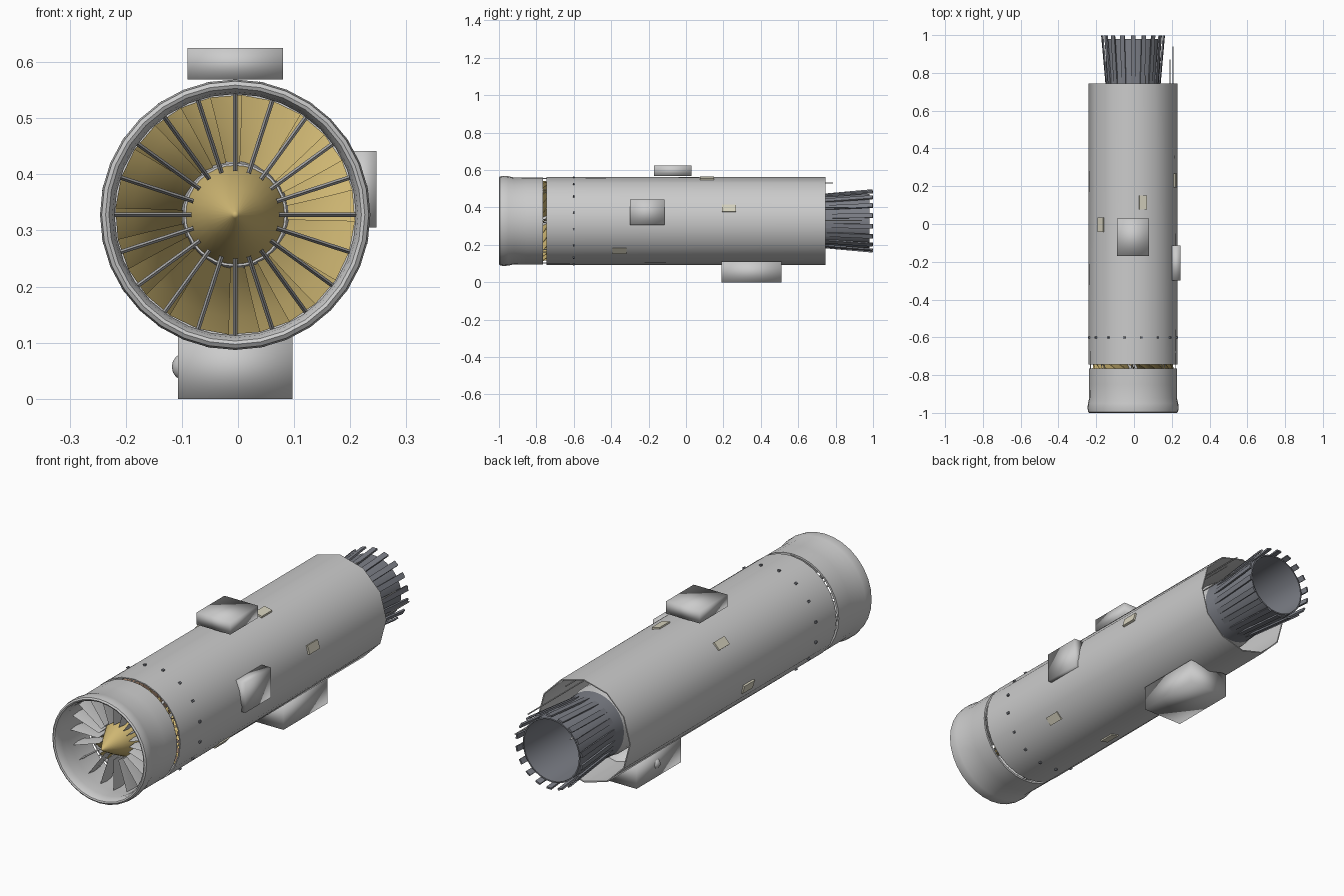
import bpy, bmesh
from math import sin, cos, pi, radians
from mathutils import Matrix, Vector

if "Cube" in bpy.data.objects:
    bpy.data.objects.remove(bpy.data.objects["Cube"])

CX, CZ = -0.005, 0.328   # engine axis runs along y


def material(name, rgb):
    m = bpy.data.materials.new(name)
    m.diffuse_color = (*rgb, 1)
    m.use_nodes = True
    m.node_tree.nodes["Principled BSDF"].inputs["Base Color"].default_value = m.diffuse_color
    return m


GOLD = material("gold", (0.62, 0.47, 0.17))
DARK = material("dark_steel", (0.20, 0.21, 0.24))
COPPER = material("copper", (0.50, 0.32, 0.22))
BEIGE = material("beige", (0.68, 0.65, 0.52))


def finish(name, bm, mat=None, angle=35):
    bmesh.ops.recalc_face_normals(bm, faces=bm.faces)
    me = bpy.data.meshes.new(name)
    bm.to_mesh(me)
    bm.free()
    ob = bpy.data.objects.new(name, me)
    bpy.context.collection.objects.link(ob)
    if mat:
        me.materials.append(mat)
    bpy.ops.object.select_all(action='DESELECT')
    ob.select_set(True)
    bpy.context.view_layer.objects.active = ob
    if angle:
        bpy.ops.object.shade_smooth_by_angle(angle=radians(angle))
    return ob


def lathe(name, profile, seg=32, closed=False, mat=None, coarse_from=None):
    """Revolve (y, r) points about the engine axis."""
    bm = bmesh.new()
    rings = []
    for y, r in profile:
        ring = []
        for i in range(seg):
            a = 2 * pi * i / seg
            rr = r * cos(2 * pi / seg) if coarse_from and y > coarse_from and i % 2 else r
            ring.append(bm.verts.new((CX + rr * cos(a), y, CZ + rr * sin(a))))
        rings.append(ring)
    pairs = list(zip(rings, rings[1:])) + ([(rings[-1], rings[0])] if closed else [])
    for p, q in pairs:
        for i in range(seg):
            j = (i + 1) % seg
            bm.faces.new((p[i], p[j], q[j], q[i]))
    bmesh.ops.remove_doubles(bm, verts=bm.verts, dist=1e-5)
    return finish(name, bm, mat)


def radial(a):
    """Frame at angle a: local x = outward, y = along engine, z = around."""
    return Matrix.Translation((CX, 0, CZ)) @ Matrix.Rotation(-a, 4, 'Y')


def add_box(bm, size, mat4):
    bmesh.ops.create_cube(bm, size=1, matrix=mat4 @ Matrix.Diagonal((*size, 1)))


def box(name, lo, hi, angle=180, mat=None):
    bm = bmesh.new()
    lo, hi = Vector(lo), Vector(hi)
    add_box(bm, hi - lo, Matrix.Translation((lo + hi) / 2))
    return finish(name, bm, mat, angle)


def blade_row(name, count, y, r0, r1, chord, pitch, twist, mat=None, thick=0.004, phase=0.0):
    """Twisted blades lofted from root to tip."""
    bm = bmesh.new()
    for k in range(count):
        m = radial(2 * pi * (k + phase) / count)
        prev = None
        for s in range(5):
            t = s / 4
            ang = pitch + twist * t
            c, h = chord / 2, thick / 2
            ring = []
            for u, v in ((-c, 0), (0, h), (c, 0), (0, -h)):
                p = (r0 + (r1 - r0) * t, y + u * cos(ang) - v * sin(ang), u * sin(ang) + v * cos(ang))
                ring.append(bm.verts.new(m @ Vector(p)))
            if prev:
                for i in range(4):
                    j = (i + 1) % 4
                    bm.faces.new((prev[i], prev[j], ring[j], ring[i]))
            else:
                bm.faces.new(ring)
            prev = ring
        bm.faces.new(prev)
    return finish(name, bm, mat)


def rod(bm, a, b, r, seg=6):
    a, b = Vector(a), Vector(b)
    d = b - a
    m = Matrix.Translation((a + b) / 2) @ d.to_track_quat('Z', 'Y').to_matrix().to_4x4()
    bmesh.ops.create_cone(bm, cap_ends=True, segments=seg, radius1=r, radius2=r, depth=d.length, matrix=m)


# intake lip and main casing (rear rim is coarser)
lathe("intake_lip", [(-0.985, 0.219), (-0.997, 0.225), (-1.0, 0.231), (-0.995, 0.238), (-0.975, 0.241),
                     (-0.95, 0.239), (-0.92, 0.232), (-0.85, 0.233), (-0.765, 0.233),
                     (-0.765, 0.224), (-0.9, 0.218), (-0.96, 0.215)], 32, True)
lathe("main_casing", [(-0.745, 0.235), (0.745, 0.235), (0.745, 0.230), (-0.745, 0.230)], 24, True, None, 0.5)

# spinner, hub and core
lathe("spinner", [(-0.98, 0.0), (-0.975, 0.006), (-0.90, 0.05), (-0.83, 0.086), (-0.82, 0.088)], 32, mat=GOLD)
lathe("hub", [(-0.82, 0.088), (-0.82, 0.092), (-0.80, 0.092), (-0.35, 0.12), (-0.3, 0.155), (0.62, 0.155), (0.7, 0.142)], 32)

# inlet guide vanes, then alternating rotor and stator rows
blade_row("inlet_vanes", 20, -0.85, 0.078, 0.219, 0.085, 0, 0, None, 0.008)
for k in range(3):
    y = -0.745 + 0.15 * k
    blade_row(f"rotor_row_{k+1}", 24, y, 0.088, 0.212, 0.07, 0.45, 0.5, GOLD, 0.006, 0.3 + 0.3 * k)
    blade_row(f"stator_row_{k+1}", 30, y + 0.075, 0.09, 0.222, 0.05, -0.3, 0, COPPER, 0.005)
    lathe(f"shroud_ring_{k+1}", [(y + 0.05, 0.212), (y + 0.05, 0.226), (y + 0.065, 0.226), (y + 0.065, 0.212)], 32, True)

# thin V struts across the gap behind the intake
bm = bmesh.new()
for k in range(8):
    m = radial(2 * pi * k / 8)
    for s in (-1, 1):
        rod(bm, m @ Vector((0.226, -0.79, 0.004 * s)), m @ Vector((0.226, -0.72, 0.013 * s)), 0.0025)
finish("gap_struts", bm)

# casing bolts
bm = bmesh.new()
for k in range(16):
    add_box(bm, (0.012, 0.01, 0.01), radial(2 * pi * (k + 0.5) / 16) @ Matrix.Translation((0.235, -0.6, 0)))
finish("casing_bolts", bm, DARK, 30)

# small access panels spiralling round the casing
bm = bmesh.new()
for k in range(6):
    add_box(bm, (0.02, 0.075, 0.04), radial(radians(17 + 60 * k)) @ Matrix.Translation((0.228, 0.23 - 0.117 * k, 0)))
finish("access_panels", bm, BEIGE, 30)

# equipment boxes with soft shading
box("top_box", (-0.09, -0.17, 0.569), (0.08, 0.03, 0.625))
box("side_box", (0.20, -0.30, 0.305), (0.247, -0.115, 0.442))
box("gearbox", (-0.107, 0.19, 0.0), (0.097, 0.51, 0.112))
bm = bmesh.new()
bmesh.ops.create_uvsphere(bm, u_segments=12, v_segments=8, radius=0.025,
                          matrix=Matrix.Translation((-0.093, 0.36, 0.057)))
finish("gearbox_dome", bm, None, 180)

# exhaust nozzle with flared petals and inner plug
lathe("exhaust_nozzle", [(0.62, 0.150), (0.75, 0.143), (0.98, 0.145), (0.98, 0.139), (0.75, 0.136), (0.62, 0.140)],
      32, True, DARK)
lathe("exhaust_plug", [(0.6, 0.15), (0.6, 0.05), (0.7, 0.04), (0.85, 0.0)], 20)
bm = bmesh.new()
for k in range(18):
    tilt = Matrix.Rotation(-0.09, 4, 'Z')
    m = radial(2 * pi * (k + 0.5) / 18) @ Matrix.Translation((0.153, 0.86, 0)) @ tilt
    bmesh.ops.create_cube(bm, size=1, matrix=m @ Matrix.Diagonal((0.008, 0.278, 0.024, 1)))
finish("nozzle_petals", bm, DARK, 30)

# fuel lines poking out of the rear
bm = bmesh.new()
for x, z, y1 in ((0.19, 0.40, 0.87), (0.207, 0.33, 0.94), (0.06, 0.53, 0.785)):
    rod(bm, (x, -0.2, z), (x, y1, z), 0.003)
finish("fuel_lines", bm)
